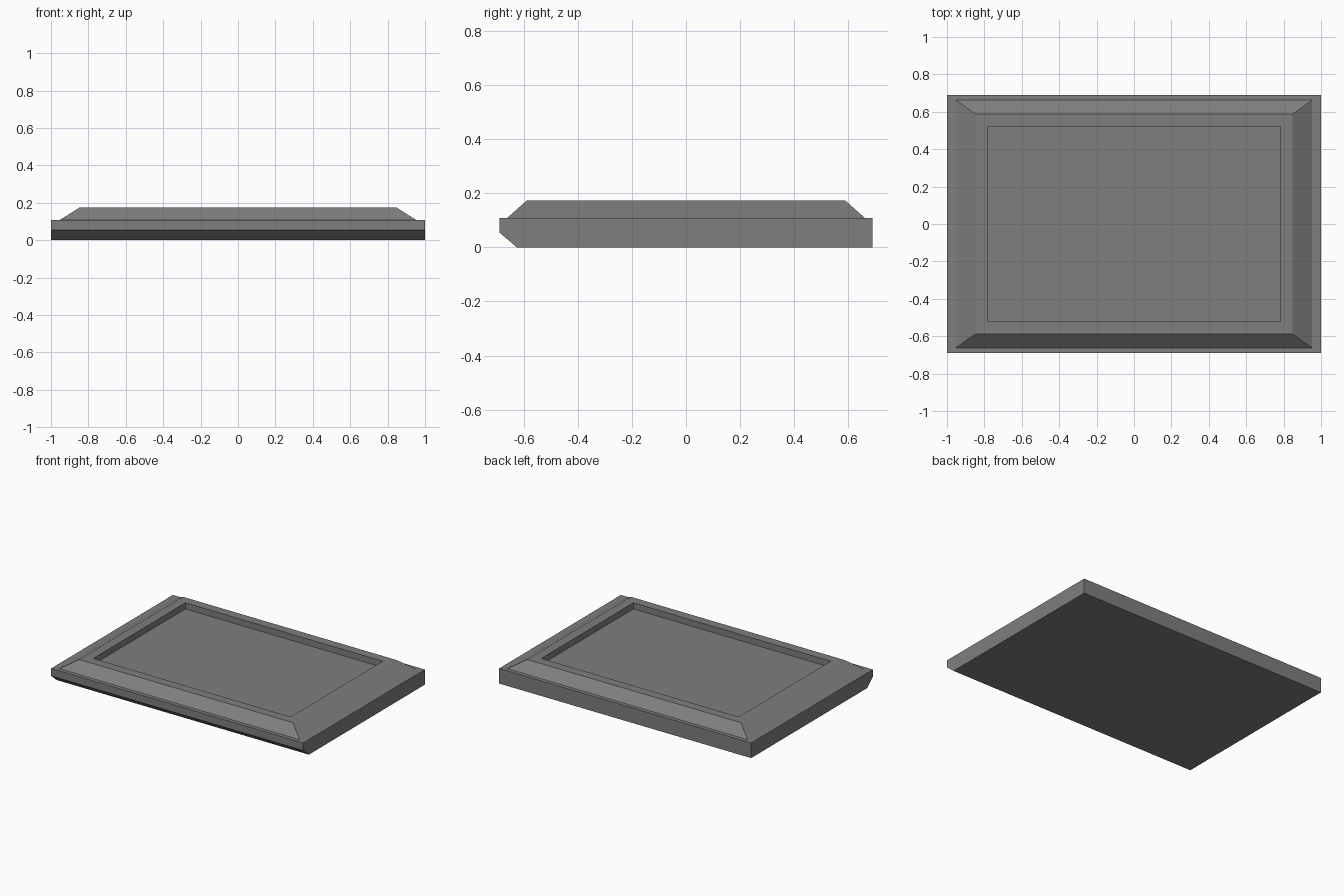
import bpy, bmesh

if "Cube" in bpy.data.objects:
    bpy.data.objects.remove(bpy.data.objects["Cube"])

grey = bpy.data.materials.new("mid grey")
grey.diffuse_color = (0.21, 0.21, 0.21, 1)
grey.use_nodes = True
grey.node_tree.nodes["Principled BSDF"].inputs["Base Color"].default_value = grey.diffuse_color


def stacked_rings(name, rings):
    """Solid from rectangular rings (half x, front y, back y, z), capped at both ends."""
    bm = bmesh.new()
    loops = [[bm.verts.new(p) for p in ((-x, f, z), (x, f, z), (x, b, z), (-x, b, z))]
             for x, f, b, z in rings]
    bm.faces.new(loops[0][::-1])
    for lo, hi in zip(loops, loops[1:]):
        for i in range(4):
            j = (i + 1) % 4
            bm.faces.new((lo[i], lo[j], hi[j], hi[i]))
    bm.faces.new(loops[-1])
    bmesh.ops.recalc_face_normals(bm, faces=bm.faces)
    mesh = bpy.data.meshes.new(name)
    bm.to_mesh(mesh)
    bm.free()
    mesh.materials.append(grey)
    obj = bpy.data.objects.new(name, mesh)
    bpy.context.collection.objects.link(obj)
    return obj


stacked_rings("recessed_panel", [
    # slab with its front lower edge bevelled
    (1.0, -0.625, 0.69, 0.0),
    (1.0, -0.69, 0.69, 0.055),
    (1.0, -0.69, 0.69, 0.108),
    # sloped raised frame
    (0.953, -0.662, 0.662, 0.108),
    (0.848, -0.588, 0.588, 0.174),
    # recess rim and floor
    (0.783, -0.522, 0.522, 0.174),
    (0.783, -0.522, 0.522, 0.130),
])
